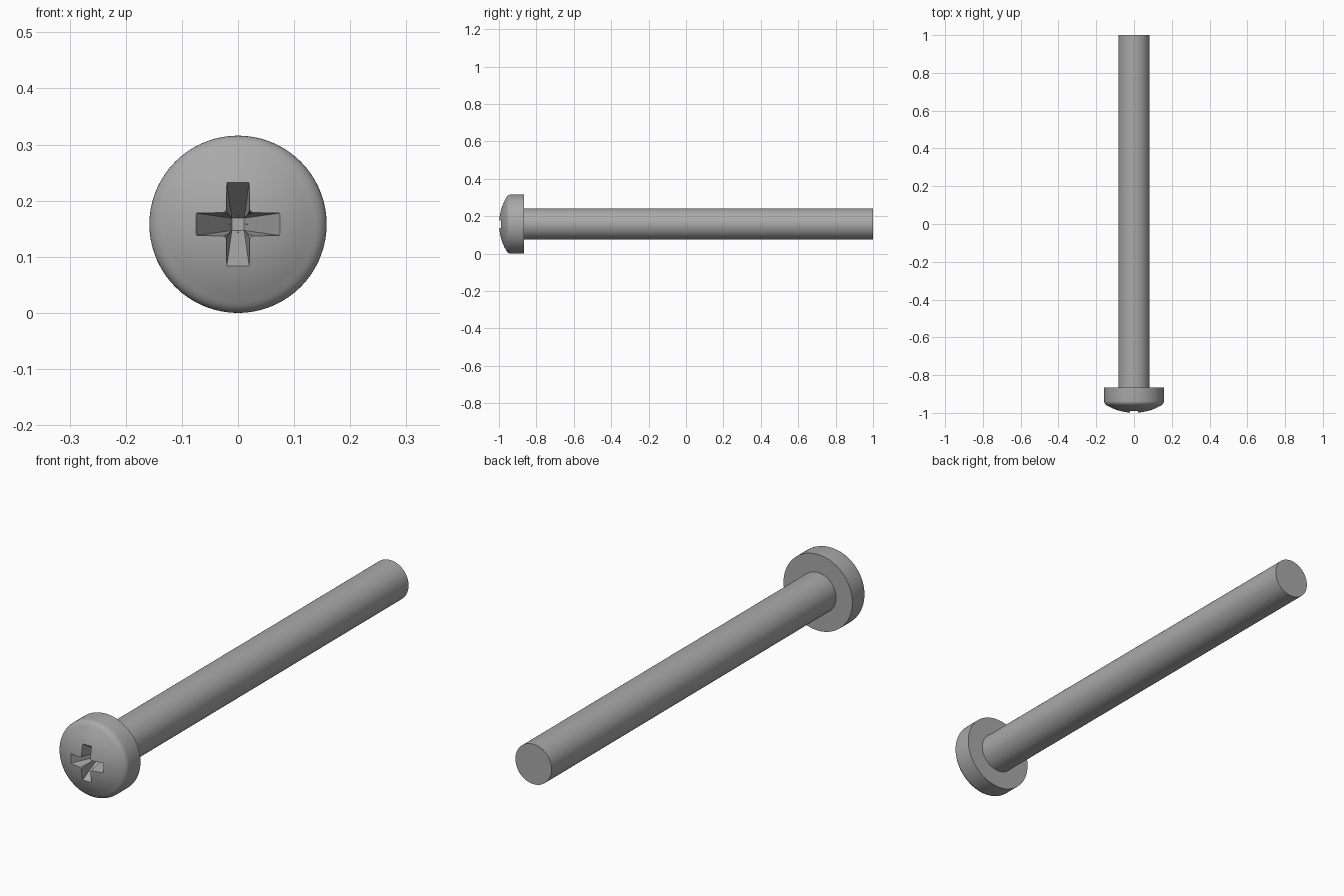
import bpy, bmesh
from math import pi, sin, cos, radians
from mathutils import Matrix

cube = bpy.data.objects.get("Cube")
if cube:
    bpy.data.objects.remove(cube, do_unlink=True)

RADIUS = 0.158          # head radius, also the axis height
SHANK = 0.083
HEAD_BACK = -0.865

steel = bpy.data.materials.new("grey steel")
steel.use_nodes = True
colour = (0.4, 0.4, 0.4, 1)
steel.diffuse_color = colour
steel.node_tree.nodes["Principled BSDF"].inputs["Base Color"].default_value = colour


def finish(bm, name):
    bmesh.ops.remove_doubles(bm, verts=bm.verts, dist=1e-5)
    bmesh.ops.recalc_face_normals(bm, faces=bm.faces)
    mesh = bpy.data.meshes.new(name)
    bm.to_mesh(mesh)
    bm.free()
    mesh.materials.append(steel)
    obj = bpy.data.objects.new(name, mesh)
    bpy.context.collection.objects.link(obj)
    obj.location.z = RADIUS
    return obj


def revolve(profile, name, steps=72):
    """Spin (radius, y) points around the y axis."""
    bm = bmesh.new()
    verts = [bm.verts.new((r, y, 0)) for r, y in profile]
    edges = [bm.edges.new(pair) for pair in zip(verts, verts[1:])]
    bmesh.ops.spin(bm, geom=verts + edges, cent=(0, 0, 0), axis=(0, 1, 0),
                   angle=2 * pi, steps=steps)
    return finish(bm, name)


def tapered_cutter(outer, inner, depth, name, turn=0):
    """Rectangular plug narrowing from the head's face into its depth."""
    bm = bmesh.new()
    bmesh.ops.create_cube(bm, size=2)
    grow = 0.1          # carry the taper out past the face
    for v in bm.verts:
        t = -grow if v.co.y < 0 else 1
        half = [a + (b - a) * t for a, b in zip(outer, inner)]
        v.co = (v.co.x * half[0], -0.99 + depth * t, v.co.z * half[1])
    bm.transform(Matrix.Rotation(turn, 4, 'Y'))
    obj = finish(bm, name)
    obj.hide_render = True
    return obj


# Pan head: shallow dome, rounded shoulder, straight rim
DOME_EDGE, SAG = 0.136, 0.036
dome_r = (DOME_EDGE ** 2 + SAG ** 2) / (2 * SAG)
profile = [(0, -1)]
for i in range(1, 11):
    r = DOME_EDGE * i / 10
    profile.append((r, -1 + dome_r - (dome_r ** 2 - r ** 2) ** 0.5))
for i in range(1, 7):
    a = radians(30 + 60 * i / 6)
    profile.append((RADIUS - 0.044 * (1 - sin(a)),
                    -0.938 - 0.03 * cos(a)))
profile += [(RADIUS, HEAD_BACK), (0, HEAD_BACK)]
head = revolve(profile, "screw_head")

# Cross recess: two tapered slots and a small centre chamfer
cutters = [
    tapered_cutter((0.075, 0.02), (0.011, 0.011), 0.1, "slot_cutter_wide"),
    tapered_cutter((0.02, 0.075), (0.011, 0.011), 0.1, "slot_cutter_tall"),
    tapered_cutter((0.031, 0.031), (0.011, 0.011), 0.095, "centre_cutter", pi / 4),
]
bpy.context.view_layer.objects.active = head
for cutter in cutters:
    mod = head.modifiers.new("recess", 'BOOLEAN')
    mod.operation = 'DIFFERENCE'
    mod.solver = 'EXACT'
    mod.object = cutter
    bpy.ops.object.modifier_apply(modifier=mod.name)
for cutter in cutters:
    bpy.data.objects.remove(cutter, do_unlink=True)

# Plain cylindrical shank
shank = revolve([(0, HEAD_BACK - 0.005), (SHANK, HEAD_BACK - 0.005),
                 (SHANK, 1), (0, 1)], "screw_shank")

for obj in (head, shank):
    bpy.ops.object.select_all(action='DESELECT')
    obj.select_set(True)
    bpy.context.view_layer.objects.active = obj
    bpy.ops.object.shade_smooth_by_angle(angle=radians(25))
